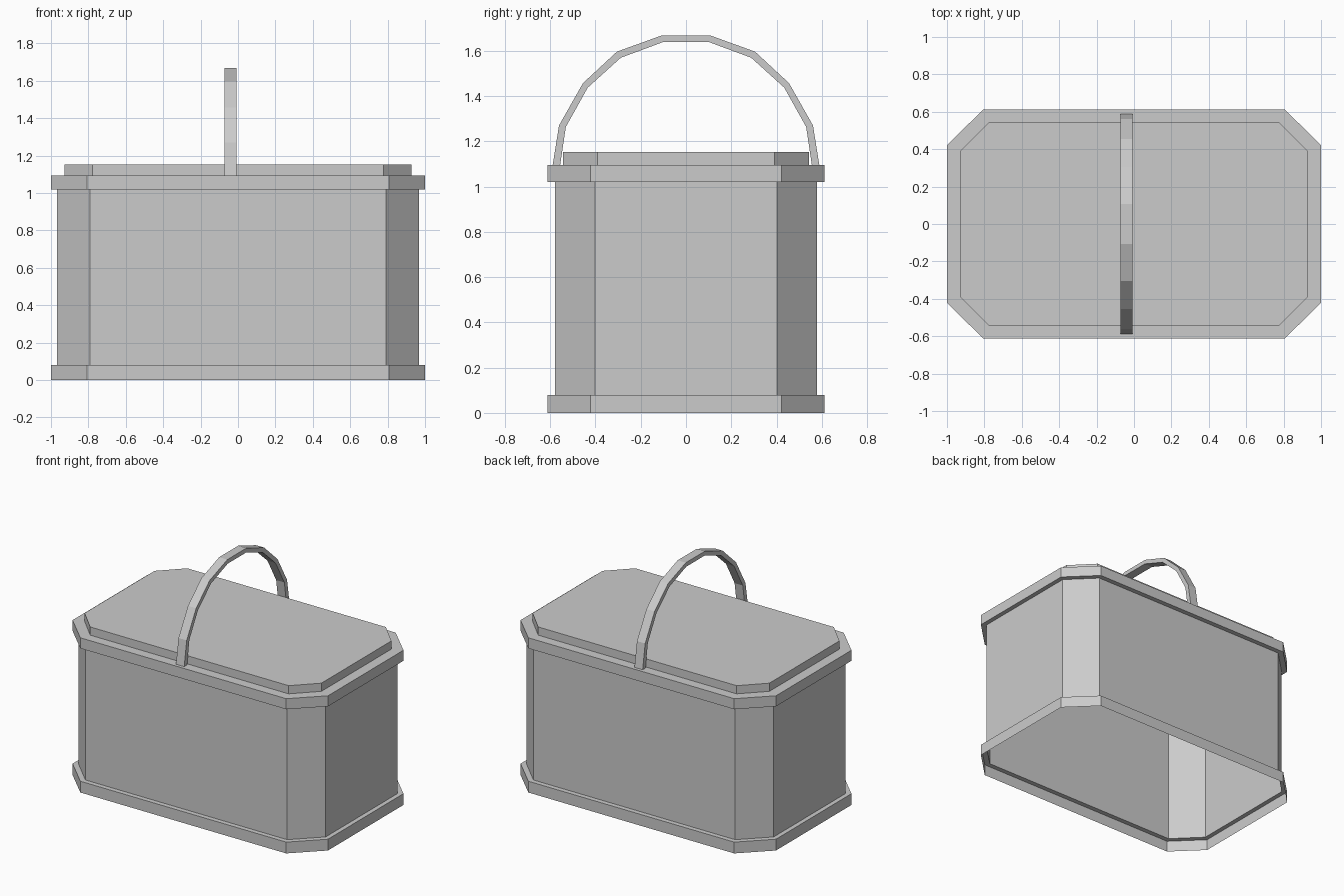
import bpy
import bmesh

cube = bpy.data.objects.get("Cube")
if cube:
    bpy.data.objects.remove(cube, do_unlink=True)

grey = bpy.data.materials.new("plain grey")
colour = (0.6, 0.6, 0.6, 1)
grey.diffuse_color = colour
grey.use_nodes = True
grey.node_tree.nodes["Principled BSDF"].inputs["Base Color"].default_value = colour


def finish(name, bm):
    bmesh.ops.recalc_face_normals(bm, faces=bm.faces)
    mesh = bpy.data.meshes.new(name)
    bm.to_mesh(mesh)
    bm.free()
    mesh.materials.append(grey)
    obj = bpy.data.objects.new(name, mesh)
    bpy.context.collection.objects.link(obj)
    return obj


def bridge(bm, lower, upper):
    n = len(lower)
    for i in range(n):
        j = (i + 1) % n
        bm.faces.new((lower[i], lower[j], upper[j], upper[i]))


def octagon(bm, size, z):
    # rectangle with cut corners: half sizes x, y and where the cuts begin
    x, y, cx, cy = size
    points = [(cx, -y), (x, -cy), (x, cy), (cx, y),
              (-cx, y), (-x, cy), (-x, -cy), (-cx, -y)]
    return [bm.verts.new((px, py, z)) for px, py in points]


# Basket shell: open underneath, stepped trims, wall and lid
trim = (1.0, 0.612, 0.806, 0.422)
wall = (0.968, 0.578, 0.79, 0.402)
lid = (0.927, 0.543, 0.777, 0.391)
BASE, RIM, LEDGE, TOP = 0.08, 1.02, 1.095, 1.153
levels = [(trim, 0), (trim, BASE), (wall, BASE), (wall, RIM),
          (trim, RIM), (trim, LEDGE), (lid, LEDGE), (lid, TOP)]
bm = bmesh.new()
rings = [octagon(bm, size, z) for size, z in levels]
for lower, upper in zip(rings, rings[1:]):
    bridge(bm, lower, upper)
bm.faces.new(rings[-1])
basket = finish("basket_body", bm)
# The open shell must face outwards
if basket.data.polygons[-1].normal.z < 0:
    basket.data.flip_normals()

# Arched handle: mirrored outer and inner half profiles, given a width
outer = [(0.589, LEDGE), (0.561, 1.27), (0.455, 1.457), (0.305, 1.596), (0.106, 1.668)]
inner = [(0.556, LEDGE), (0.531, 1.263), (0.434, 1.437), (0.288, 1.569), (0.102, 1.638)]


def arch(half):
    return [(-y, z) for y, z in half] + [(y, z) for y, z in reversed(half)]


bm = bmesh.new()
sections = []
for (yo, zo), (yi, zi) in zip(arch(outer), arch(inner)):
    corners = [(-0.073, yo, zo), (-0.009, yo, zo), (-0.009, yi, zi), (-0.073, yi, zi)]
    sections.append([bm.verts.new(c) for c in corners])
for a, b in zip(sections, sections[1:]):
    bridge(bm, a, b)
bm.faces.new(sections[0])
bm.faces.new(sections[-1])
finish("carry_handle", bm)
